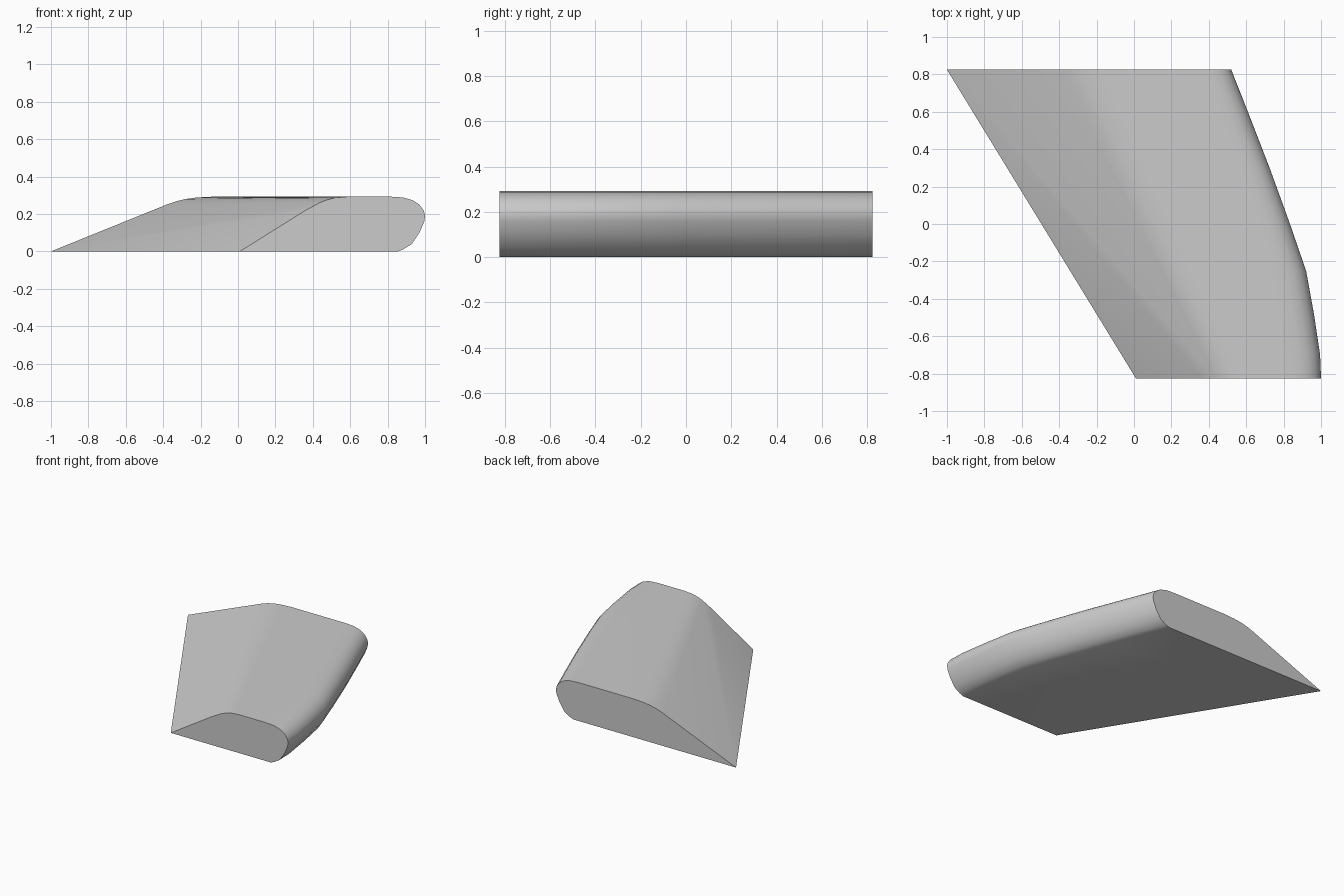
import bpy, bmesh, math

if "Cube" in bpy.data.objects:
    bpy.data.objects.remove(bpy.data.objects["Cube"])

H = 0.293      # total height
Y = 0.825      # half depth

# Rounded nose cross-section: (offset from furthest point, z)
NOSE = [(-0.145, 0), (-0.115, 0.012), (-0.07, 0.04), (-0.03, 0.10), (-0.004, 0.16),
        (0, 0.19), (-0.006, 0.217), (-0.03, 0.25), (-0.065, 0.273),
        (-0.115, 0.288), (-0.19, H)]

# Sloped leading side at each end: (x, z)
FRONT_SLOPE = [(0.01, 0), (0.36, 0.219), (0.44, 0.262), (0.48, 0.277), (0.52, 0.287), (0.59, H)]
BACK_SLOPE = [(-1.0, 0), (-0.38, 0.251), (-0.33, 0.268), (-0.28, 0.280), (-0.22, 0.288), (-0.13, H)]

# Plan of the nose edge: (y, furthest x)
NOSE_PLAN = [(-Y, 1.0), (-0.70, 0.995), (-0.48, 0.962), (-0.25, 0.92),
             (0.0, 0.834), (0.30, 0.725), (0.60, 0.609), (Y, 0.52)]

points = [(x, -Y, z) for x, z in FRONT_SLOPE] + [(x, Y, z) for x, z in BACK_SLOPE]
points += [(x + dx, y, z) for y, x in NOSE_PLAN for dx, z in NOSE]

# Wedge body: convex skin stretched over the cross-sections
bm = bmesh.new()
for p in points:
    bm.verts.new(p)
bmesh.ops.convex_hull(bm, input=bm.verts[:])
bmesh.ops.delete(bm, geom=[v for v in bm.verts if not v.link_faces], context='VERTS')
bmesh.ops.dissolve_limit(bm, angle_limit=math.radians(0.3), verts=bm.verts[:], edges=bm.edges[:])
bmesh.ops.recalc_face_normals(bm, faces=bm.faces[:])

mesh = bpy.data.meshes.new("wedge_body")
bm.to_mesh(mesh)
bm.free()
body = bpy.data.objects.new("wedge_body", mesh)
bpy.context.collection.objects.link(body)

# Smooth the rounded nose, keep the end caps and base crisp
bpy.context.view_layer.objects.active = body
body.select_set(True)
bpy.ops.object.shade_smooth_by_angle(angle=math.radians(25))
